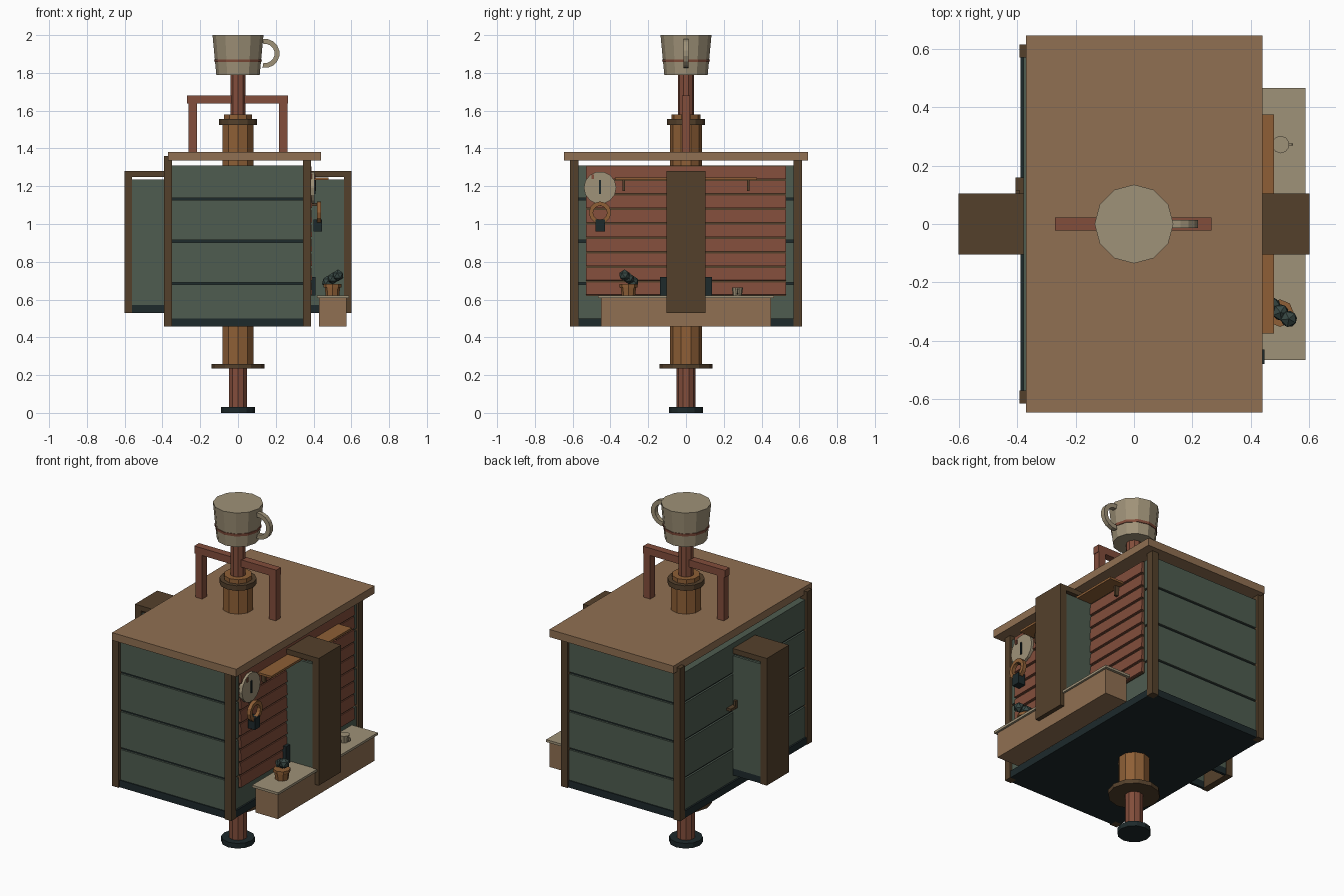
import bpy
import bmesh
import math
from mathutils import Vector, Matrix

cube = bpy.data.objects.get("Cube")
if cube:
    bpy.data.objects.remove(cube, do_unlink=True)


def material(name, hexcode):
    rgb = [int(hexcode[i:i + 2], 16) / 255 for i in (0, 2, 4)]
    lin = [c / 12.92 if c < 0.04 else ((c + 0.055) / 1.055) ** 2.4 for c in rgb]
    m = bpy.data.materials.new(name)
    m.use_nodes = True
    m.diffuse_color = (*lin, 1)
    m.node_tree.nodes["Principled BSDF"].inputs["Base Color"].default_value = (*lin, 1)
    return m


TAN = material("tan wood", "907052")
BROWN = material("dark brown wood", "54402B")
ORANGE = material("orange wood", "8E5F36")
RED = material("red wood", "824D3B")
TEAL = material("grey green paint", "4E5C50")
DARK = material("near black", "1D292B")
CREAM = material("cream", "9F9278")
LEAF = material("leaf green", "384844")


def finish(name, bm, mat):
    bmesh.ops.recalc_face_normals(bm, faces=bm.faces)
    me = bpy.data.meshes.new(name)
    bm.to_mesh(me)
    bm.free()
    me.materials.append(mat)
    ob = bpy.data.objects.new(name, me)
    bpy.context.collection.objects.link(ob)
    return ob


def box(name, mat, x, y, z, tilt=0):
    """Box from (min, max) ranges, optionally tilted about its own y axis."""
    bm = bmesh.new()
    mid = Vector([sum(r) / 2 for r in (x, y, z)])
    size = [r[1] - r[0] for r in (x, y, z)]
    mat4 = Matrix.Translation(mid) @ Matrix.Rotation(tilt, 4, "Y") @ Matrix.Diagonal((*size, 1))
    bmesh.ops.create_cube(bm, size=1, matrix=mat4)
    return finish(name, bm, mat)


def drum(name, mat, z0, z1, r0, r1=None, at=(0, 0), sides=12):
    """Upright faceted cylinder or cone section."""
    bm = bmesh.new()
    bmesh.ops.create_cone(bm, cap_ends=True, segments=sides, radius1=r0,
                          radius2=r1 if r1 else r0, depth=z1 - z0,
                          matrix=Matrix.Translation((*at, (z0 + z1) / 2)))
    return finish(name, bm, mat)


def ring(name, mat, centre, radius, half, axis, start=0, sweep=360, steps=12):
    """Square-section ring or arc, lying in the plane normal to the x or y axis."""
    bm = bmesh.new()
    closed = sweep == 360
    loops = []
    for i in range(steps if closed else steps + 1):
        a = math.radians(start + sweep * i / steps)
        loop = []
        for dr, dw in ((-half, -half), (half, -half), (half, half), (-half, half)):
            u, v = (radius + dr) * math.cos(a), (radius + dr) * math.sin(a)
            p = (dw, u, v) if axis == "x" else (u, dw, v)
            loop.append(bm.verts.new(Vector(centre) + Vector(p)))
        loops.append(loop)
    pairs = list(zip(loops, loops[1:]))
    if closed:
        pairs.append((loops[-1], loops[0]))
    else:
        bm.faces.new(loops[0])
        bm.faces.new(loops[-1])
    for a, b in pairs:
        for k in range(4):
            n = (k + 1) % 4
            bm.faces.new((a[k], a[n], b[n], b[k]))
    return finish(name, bm, mat)


# Central pole with collars and foot
drum("foot", DARK, 0, 0.03, 0.09)
drum("lower_pole", RED, 0.03, 0.27, 0.05, sides=10)
drum("lower_collar", BROWN, 0.235, 0.26, 0.14)
drum("pole_sleeve", ORANGE, 0.26, 1.53, 0.085, sides=10)
drum("upper_collar", BROWN, 1.525, 1.555, 0.1)
drum("sleeve_cap", ORANGE, 1.555, 1.58, 0.077, sides=10)
drum("upper_pole", RED, 1.53, 1.8, 0.043, sides=10)

# Giant mug on top
drum("mug", CREAM, 1.79, 2.0, 0.115, 0.135)
drum("mug_band", RED, 1.857, 1.872, 0.125, 0.1265)
ring("mug_handle", CREAM, (0.143, 0, 1.903), 0.064, 0.013, "y", -100, 200, 9)

# Roof and the frame standing on it
box("roof", TAN, (-0.37, 0.44), (-0.645, 0.645), (1.335, 1.38))
box("frame_beam", RED, (-0.27, 0.265), (-0.022, 0.022), (1.637, 1.68))
for s, side in ((-1, "right"), (1, "left")):
    c = 0.24 * s
    box(f"frame_post_{side}", RED, (c - 0.022, c + 0.022), (-0.022, 0.022), (1.375, 1.64))

# Hut body: dark core showing as grooves between boards
box("body_core", DARK, (-0.367, 0.362), (-0.588, 0.588), (0.47, 1.305))
box("body_base", DARK, (-0.388, 0.383), (-0.605, 0.605), (0.458, 0.5))
edges = (0.5, 0.685, 0.908, 1.132, 1.316)
for i, (lo, hi) in enumerate(zip(edges, edges[1:])):
    box(f"wall_boards_{i + 1}", TEAL, (-0.378, 0.373), (-0.599, 0.599),
        (lo + (0.006 if i else 0), hi - 0.006))
for s, end in ((-1, "front"), (1, "back")):
    y = sorted((0.57 * s, 0.614 * s))
    box(f"corner_post_right_{end}", BROWN, (-0.392, -0.349), y, (0.458, 1.36))
    box(f"corner_post_left_{end}", BROWN, (0.343, 0.386), y, (0.458, 1.337))

# Slatted siding behind the counter
box("siding_back", BROWN, (0.365, 0.38), (-0.53, 0.53), (0.62, 1.31))
pitch = 0.0767
for i in range(9):
    z = 0.62 + pitch * i
    box(f"siding_slat_{i + 1}", RED, (0.376, 0.39), (-0.53, 0.53),
        (z + 0.005, z + pitch - 0.006), -0.07)

# Upright booths on both long sides
for s, side in ((-1, "right"), (1, "left")):
    def span(a, b):
        return sorted((a * s, b * s))
    box(f"booth_board_{side}", BROWN, span(0.56, 0.6), (-0.104, 0.104), (0.53, 1.28))
    box(f"booth_top_{side}", BROWN, span(0.37, 0.6), (-0.104, 0.104), (1.25, 1.28))
    for t, end in ((-1, "front"), (1, "back")):
        y = sorted((0.085 * t, 0.1 * t))
        box(f"booth_panel_{side}_{end}", TEAL, span(0.37, 0.562), y, (0.57, 1.235))
        box(f"booth_skirt_{side}_{end}", DARK, span(0.37, 0.562), y, (0.53, 0.57))
box("door_handle", BROWN, (-0.405, -0.375), (0.1, 0.16), (0.935, 0.95))
box("door_handle_knob", BROWN, (-0.405, -0.39), (0.1, 0.115), (0.95, 0.98))

# Counter
box("counter", TAN, (0.43, 0.575), (-0.45, 0.45), (0.458, 0.61))
box("counter_top", CREAM, (0.417, 0.587), (-0.465, 0.465), (0.608, 0.622))
for s, end in ((-1, "front"), (1, "back")):
    box(f"counter_box_{end}", DARK, (0.38, 0.41), sorted((0.1 * s, 0.137 * s)), (0.622, 0.72))

# Shelf on brackets
box("shelf", ORANGE, (0.385, 0.48), (-0.375, 0.375), (1.233, 1.246))
for s, end in ((-1, "front"), (1, "back")):
    box(f"shelf_bracket_{end}", BROWN, (0.385, 0.412), (0.33 * s - 0.007, 0.33 * s + 0.007), (1.175, 1.234))

# Round dial with its hand
bm = bmesh.new()
bmesh.ops.create_cone(bm, cap_ends=True, segments=14, radius1=0.086, radius2=0.086, depth=0.02,
                      matrix=Matrix.Translation((0.395, -0.455, 1.192)) @ Matrix.Rotation(math.pi / 2, 4, "Y"))
finish("dial", bm, CREAM)
box("dial_hand", DARK, (0.404, 0.411), (-0.46, -0.45), (1.16, 1.232))
box("dial_mark", RED, (0.404, 0.41), (-0.5, -0.488), (1.238, 1.262))

# Hanging ring with dark weight
ring("hanging_ring", ORANGE, (0.428, -0.455, 1.06), 0.048, 0.011, "x")
box("ring_weight", DARK, (0.4, 0.446), (-0.48, -0.43), (0.96, 1.025))
box("ring_peg", BROWN, (0.385, 0.43), (-0.462, -0.448), (1.095, 1.112))

# Potted plant leaning outwards
drum("plant_pot", ORANGE, 0.622, 0.675, 0.036, 0.042, (0.5, -0.305), 8)
drum("plant_pot_rim", ORANGE, 0.665, 0.682, 0.047, None, (0.5, -0.305), 8)
low, high = Vector((0.473, -0.28, 0.695)), Vector((0.53, -0.325, 0.728))
for i in range(3):
    bm = bmesh.new()
    bmesh.ops.create_icosphere(bm, subdivisions=1, radius=0.031,
                               matrix=Matrix.Translation(low.lerp(high, i / 2)) @ Matrix.Rotation(i, 4, "Z"))
    finish(f"plant_leaf_{i + 1}", bm, LEAF)

# Small cup on the counter
drum("small_cup", CREAM, 0.622, 0.664, 0.024, 0.03, (0.502, 0.272), 10)
ring("small_cup_handle", CREAM, (0.53, 0.272, 0.643), 0.012, 0.003, "y", -90, 180, 6)
